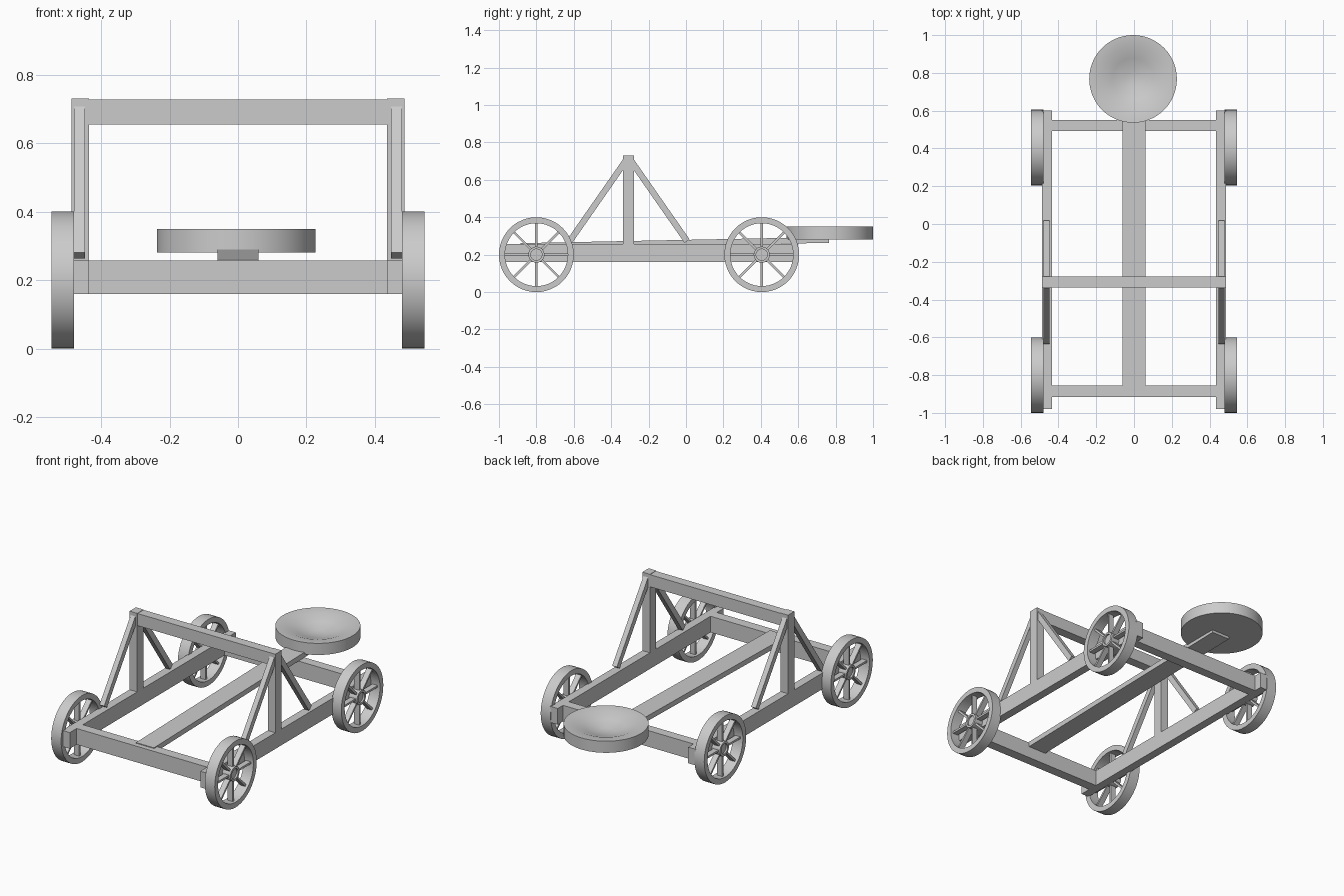
import bpy
from math import cos, sin, pi, radians
from mathutils import Vector, Matrix

if "Cube" in bpy.data.objects:
    bpy.data.objects.remove(bpy.data.objects["Cube"])


def make(name, verts, faces, smooth=False):
    me = bpy.data.meshes.new(name)
    me.from_pydata(verts, [], faces)
    ob = bpy.data.objects.new(name, me)
    bpy.context.collection.objects.link(ob)
    if smooth:
        bpy.context.view_layer.objects.active = ob
        ob.select_set(True)
        bpy.ops.object.shade_smooth_by_angle(angle=radians(35))
        ob.select_set(False)
    return ob


BOX_FACES = [(0, 1, 3, 2), (4, 6, 7, 5), (0, 4, 5, 1), (2, 3, 7, 6), (0, 2, 6, 4), (1, 5, 7, 3)]


def box(name, x, y, z):
    return make(name, [(a, b, c) for a in x for b in y for c in z], BOX_FACES)


def beam(name, p, q, width, thick):
    """Bar between two points in a plane of constant x."""
    p, q = Vector(p), Vector(q)
    along = (q - p).normalized()
    side = Vector((width / 2, 0, 0))
    up = Vector((1, 0, 0)).cross(along) * thick / 2
    verts = [e + side * s + up * t for s in (-1, 1) for e in (p, q) for t in (-1, 1)]
    return make(name, verts, BOX_FACES)


def lathe(name, profile, mat, n=48, closed=True):
    """Spin (radius, height) points about local z; radius 0 becomes a pole."""
    verts, rings, faces = [], [], []
    for r, h in profile:
        start = len(verts)
        count = 1 if r == 0 else n
        verts += [mat @ Vector((r * cos(2 * pi * i / n), r * sin(2 * pi * i / n), h)) for i in range(count)]
        rings.append([start + (i % count) for i in range(n)])
    pairs = list(zip(rings, rings[1:])) + ([(rings[-1], rings[0])] if closed else [])
    for a, b in pairs:
        for i in range(n):
            j = (i + 1) % n
            faces.append(tuple(dict.fromkeys((a[i], a[j], b[j], b[i]))))
    return make(name, verts, faces, True)


# Base frame cross members
box("front_cross_beam", (-0.435, 0.435), (-0.915, -0.855), (0.16, 0.257))
box("rear_cross_beam", (-0.435, 0.435), (0.493, 0.55), (0.16, 0.257))
box("top_crossbar", (-0.438, 0.438), (-0.335, -0.278), (0.655, 0.728))

for s, tag in ((-1, "left"), (1, "right")):
    xs = sorted((s * 0.435, s * 0.486))
    # Side rail, upright and diagonal braces
    box(tag + "_side_rail", xs, (-0.98, 0.6), (0.16, 0.257))
    box(tag + "_upright", xs, (-0.338, -0.278), (0.257, 0.73))
    for d, end in ((-1, "front"), (1, "rear")):
        beam(f"{tag}_{end}_brace", (s * 0.463, -0.308 + d * 0.314, 0.272),
             (s * 0.463, -0.308 + d * 0.012, 0.705), 0.031, 0.033)

    # Wheels: rim, hub, pin and eight spokes
    for y, end in ((-0.8, "front"), (0.405, "rear")):
        pre = f"{tag}_{end}_"
        c = Vector((s * 0.512, y, 0.2))
        mat = Matrix.Translation(c) @ Matrix.Rotation(s * pi / 2, 4, 'Y')
        lathe(pre + "wheel_rim", [(0.168, -0.033), (0.2, -0.033), (0.2, 0.033), (0.168, 0.033)], mat)
        lathe(pre + "wheel_hub", [(0.03, -0.028), (0.043, -0.028), (0.043, 0.028), (0.03, 0.028)], mat, 32)
        lathe(pre + "axle_pin", [(0, -0.034), (0.031, -0.034), (0.031, 0.018), (0, 0.018)], mat, 32, False)
        for k in range(8):
            d = Vector((0, cos(k * pi / 4), sin(k * pi / 4)))
            beam(f"{pre}spoke_{k + 1}", c + d * 0.038, c + d * 0.172, 0.034, 0.012)

# Throwing arm, rising gently to the rear
beam("throwing_arm", (0, -0.885, 0.246), (0, 0.765, 0.279), 0.12, 0.031)

# Bucket dish with a shallow conical hollow
lathe("bucket_dish", [(0, 0.28), (0.232, 0.28), (0.232, 0.35), (0.172, 0.346),
                      (0.11, 0.322), (0.042, 0.302), (0, 0.299)],
      Matrix.Translation((-0.005, 0.768, 0)), 64, False)
